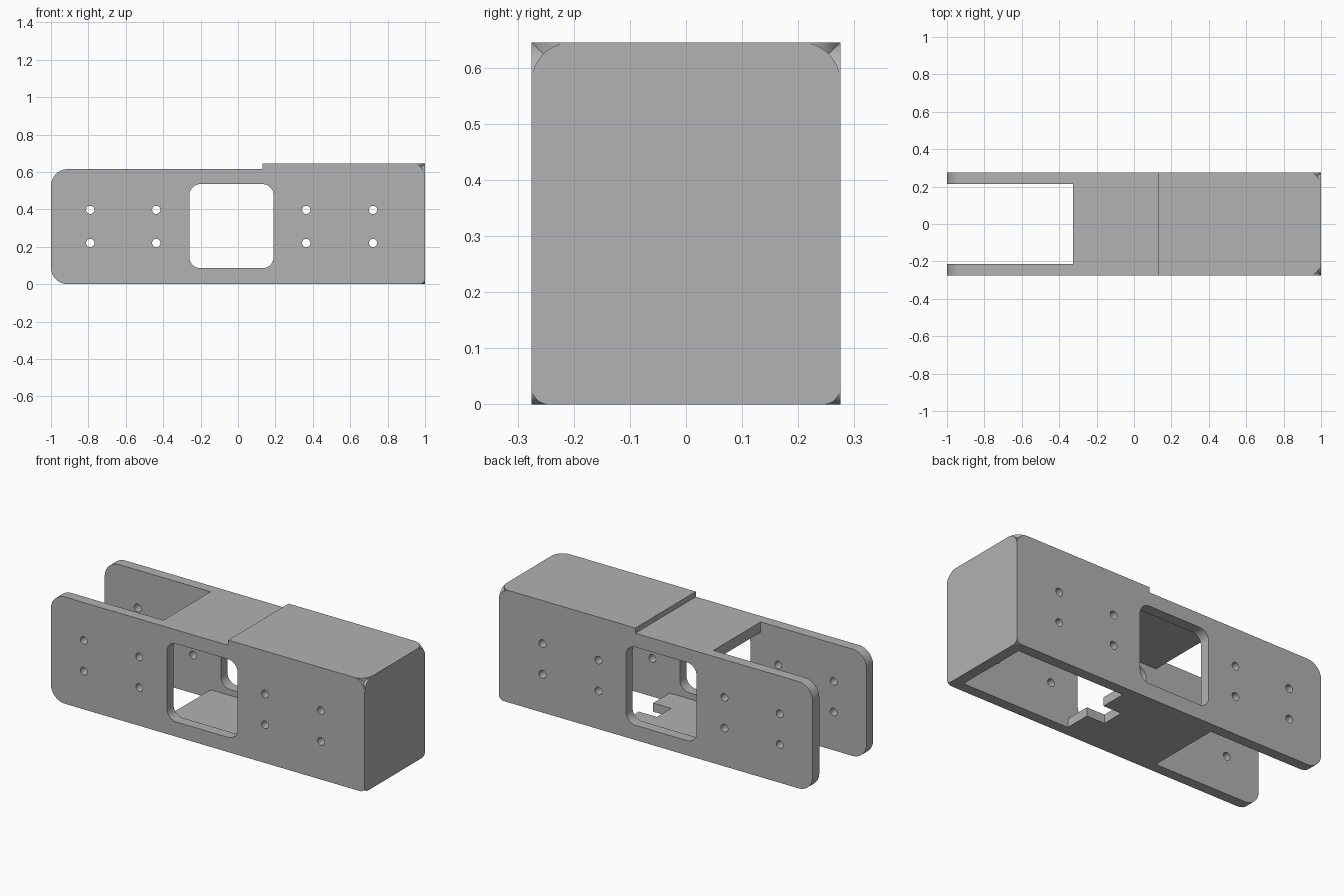
import bpy, bmesh, math
from mathutils import Vector

cube = bpy.data.objects.get("Cube")
if cube:
    bpy.data.objects.remove(cube, do_unlink=True)

grey = bpy.data.materials.new("plain_grey")
grey.use_nodes = True
COLOUR = (0.445, 0.445, 0.445, 1)
grey.diffuse_color = COLOUR
grey.node_tree.nodes["Principled BSDF"].inputs["Base Color"].default_value = COLOUR

HALF_W, WALL, TOP, STEP_TOP = 0.275, 0.06, 0.615, 0.645
STEP_X, OPEN_X, R = 0.13, -0.325, 0.07


def rounded(corners, steps=12):
    """Outline from (u, v, radius) corners that meet at right angles."""
    pts = []
    for i, (u, v, r) in enumerate(corners):
        p = Vector((u, v))
        if r == 0:
            pts.append(p)
            continue
        d1 = (Vector(corners[i - 1][:2]) - p).normalized()
        d2 = (Vector(corners[(i + 1) % len(corners)][:2]) - p).normalized()
        c = p + r * (d1 + d2)
        for k in range(steps + 1):
            t = math.pi / 2 * k / steps
            pts.append(c - r * (d2 * math.cos(t) + d1 * math.sin(t)))
    return pts


def rect(u0, u1, v0, v1, r=(0, 0, 0, 0)):
    return rounded([(u0, v0, r[0]), (u1, v0, r[1]), (u1, v1, r[2]), (u0, v1, r[3])])


def prism(name, outline, axis, lo, hi):
    """Extrude an outline along one axis; the other two axes keep their order."""
    def place(p, d):
        co = [p[0], p[1]]
        co.insert("xyz".index(axis), d)
        return co
    bm = bmesh.new()
    face = bm.faces.new([bm.verts.new(place(p, lo)) for p in outline])
    ext = bmesh.ops.extrude_face_region(bm, geom=[face])
    shift = Vector(place((0, 0), hi - lo))
    bmesh.ops.translate(bm, vec=shift, verts=[e for e in ext["geom"] if isinstance(e, bmesh.types.BMVert)])
    bmesh.ops.recalc_face_normals(bm, faces=bm.faces[:])
    mesh = bpy.data.meshes.new(name)
    bm.to_mesh(mesh)
    bm.free()
    mesh.materials.append(grey)
    ob = bpy.data.objects.new(name, mesh)
    bpy.context.collection.objects.link(ob)
    return ob


def combine(target, part, operation):
    """Merge or cut a part into the target, then discard the part."""
    mod = target.modifiers.new(operation.lower(), 'BOOLEAN')
    mod.operation, mod.solver, mod.object = operation, 'EXACT', part
    bpy.context.view_layer.objects.active = target
    bpy.ops.object.modifier_apply(modifier=mod.name)
    bpy.data.objects.remove(part, do_unlink=True)


# Side plates with a raised rear section
side = rounded([(-1, 0, 0.09), (1, 0, 0.03), (1, STEP_TOP, R), (STEP_X, STEP_TOP, 0),
                (STEP_X, TOP, 0), (-1, TOP, 0.09)])
body = prism("bracket_body", side, "y", -HALF_W, WALL - HALF_W)
parts = [prism("left_side_plate", side, "y", HALF_W - WALL, HALF_W)]

# End plate, raised cover, low bridge and floor
parts.append(prism("end_plate", rect(-HALF_W, HALF_W, 0, STEP_TOP, (0.03, 0.03, R, R)), "x", 1 - WALL, 1))
parts.append(prism("raised_cover", rect(STEP_X, 1, -HALF_W, HALF_W, (0, R, R, 0)), "z", STEP_TOP - WALL, STEP_TOP))
inner = HALF_W - WALL / 2
parts.append(prism("low_bridge", rect(OPEN_X, STEP_X + WALL, -inner, inner), "z", TOP - WALL, TOP))
parts.append(prism("floor_plate", rect(OPEN_X, 0.255, -inner, inner), "z", 0, WALL - 0.01))
for part in parts:
    combine(body, part, 'UNION')

# Floor notch
combine(body, prism("notch_cutter", rect(0.14, 0.4, -0.065, 0.065), "z", -0.1, 0.1), 'DIFFERENCE')

# Window and bolt holes through both side plates
combine(body, prism("window_cutter", rect(-0.26, 0.19, 0.085, 0.535, (0.06,) * 4), "y", -0.4, 0.4), 'DIFFERENCE')
for x in (-0.79, -0.437, 0.365, 0.722):
    for z in (0.22, 0.397):
        h = 0.022
        hole = rect(x - h, x + h, z - h, z + h, (h * 0.999,) * 4)
        combine(body, prism("hole_cutter", hole, "y", -0.4, 0.4), 'DIFFERENCE')

bpy.ops.object.select_all(action='DESELECT')
body.select_set(True)
bpy.context.view_layer.objects.active = body
bpy.ops.object.shade_smooth_by_angle(angle=math.radians(30))
